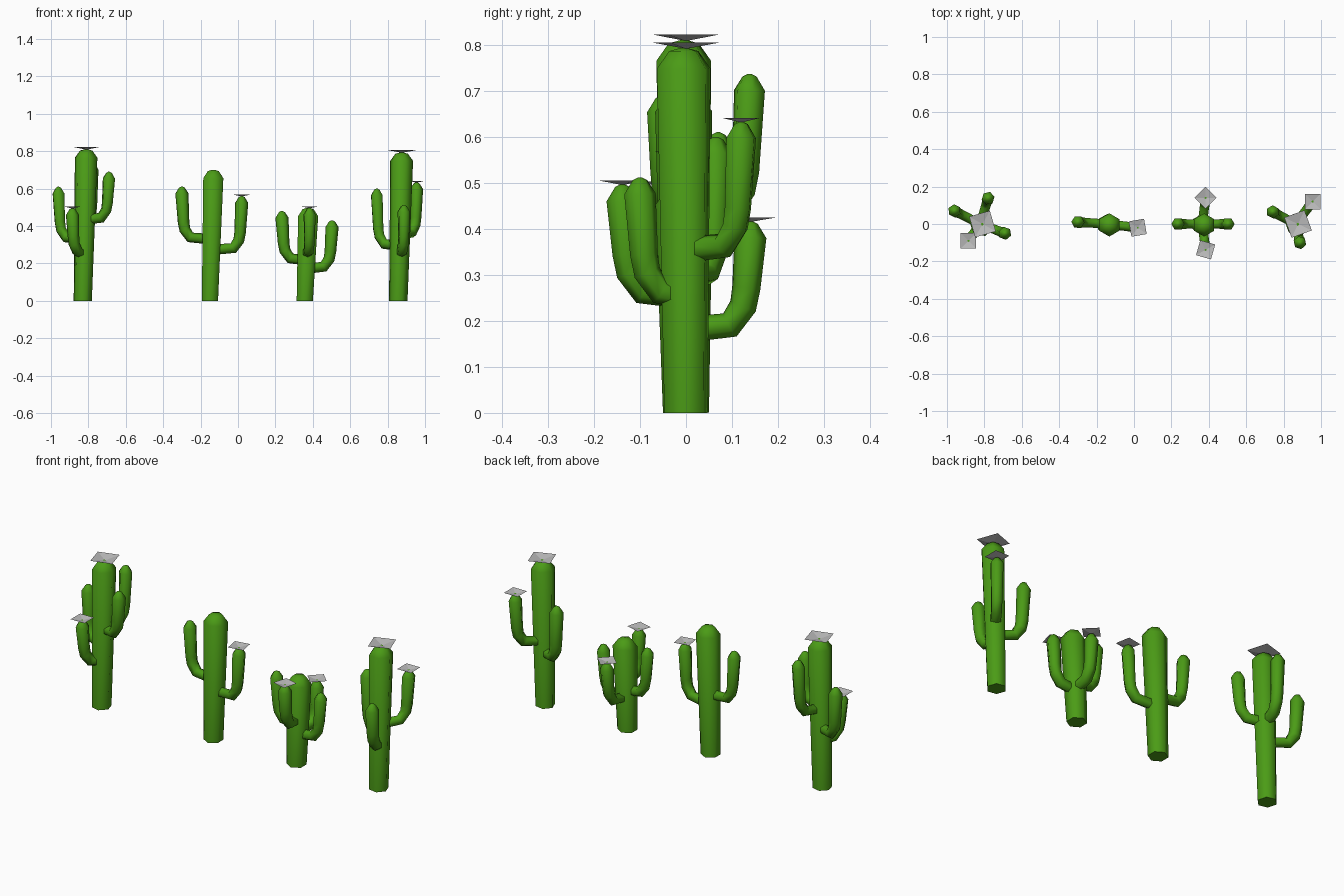
import bpy, bmesh, math
from mathutils import Vector

cube = bpy.data.objects.get("Cube")
if cube:
    bpy.data.objects.remove(cube)


def material(name, rgb):
    m = bpy.data.materials.new(name)
    m.use_nodes = True
    m.diffuse_color = (*rgb, 1)
    m.node_tree.nodes["Principled BSDF"].inputs["Base Color"].default_value = (*rgb, 1)
    return m


GREEN = material("cactus_green", (0.07, 0.33, 0.008))
GREY = material("flower_grey", (0.5, 0.5, 0.5))
SIDES = 6


def finish(bm, name, mat, smooth):
    mesh = bpy.data.meshes.new(name)
    bm.to_mesh(mesh)
    bm.free()
    mesh.materials.append(mat)
    ob = bpy.data.objects.new(name, mesh)
    bpy.context.collection.objects.link(ob)
    if smooth:
        bpy.ops.object.select_all(action='DESELECT')
        ob.select_set(True)
        bpy.context.view_layer.objects.active = ob
        bpy.ops.object.shade_smooth_by_angle(angle=math.radians(62))


def sweep(name, path, radii, side, turn=0.0):
    """Six-sided tube along a path, closed at both ends."""
    bm = bmesh.new()
    rings = []
    for i, p in enumerate(path):
        before = (p - path[max(i - 1, 0)]).normalized()
        after = (path[min(i + 1, len(path) - 1)] - p).normalized()
        normal = (before + after).normalized().cross(side).normalized()
        ring = []
        for k in range(SIDES):
            a = turn + math.tau * (k + 0.5) / SIDES
            ring.append(bm.verts.new(p + radii[i] * (math.cos(a) * side + math.sin(a) * normal)))
        rings.append(ring)
    for low, high in zip(rings, rings[1:]):
        for k in range(SIDES):
            n = (k + 1) % SIDES
            bm.faces.new((low[k], low[n], high[n], high[k]))
    bm.faces.new(rings[0])
    bm.faces.new(rings[-1])
    bmesh.ops.recalc_face_normals(bm, faces=bm.faces)
    finish(bm, name, GREEN, True)


def trunk(name, x, height, turn):
    lean = Vector((0.018, -0.005, 0))
    base = Vector((x, 0, 0))
    up = Vector((0, 0, 1))
    path = [base, base + lean + up * (height - 0.045), base + lean + up * (height - 0.007),
            base + lean + up * height]
    sweep(name, path, [0.05, 0.062, 0.034, 0.008], Vector((1, 0, 0)), math.radians(turn))


def arm(name, x, tip_x, tip_y, join, top):
    """Stub out of the trunk, elbow, then an upright that widens to a blunt tip."""
    out = Vector((tip_x - x - 0.008, tip_y, 0))
    reach = out.length
    out.normalize()
    profile = [(0.01, join - 0.005), (reach - 0.045, join + 0.004), (reach - 0.016, join + 0.045),
               (reach - 0.009, join + 0.085), (reach, top - 0.036), (reach, top - 0.006), (reach, top)]
    path = [Vector((x + 0.008, 0, z)) + out * d for d, z in profile]
    sweep(name, path, [0.028, 0.029, 0.03, 0.031, 0.035, 0.016, 0.004], out.cross(Vector((0, 0, 1))))


def flower(name, x, y, z, size, turn):
    """Thin square bloom, dished towards its middle."""
    bm = bmesh.new()
    middle = bm.verts.new((x, y, z - size * 0.12))
    corners = []
    for k in range(4):
        a = math.radians(turn + 45 + 90 * k)
        r = size / math.sqrt(2)
        corners.append(bm.verts.new((x + r * math.cos(a), y + r * math.sin(a), z)))
    for k in range(4):
        bm.faces.new((middle, corners[k], corners[(k + 1) % 4]))
    finish(bm, name, GREY, False)


# Each cactus: base x, height, turn, top bloom turn,
# arms as (tip x, tip y, join height, tip height, bloom turn)
CACTI = {
    "far_right_cactus": (-0.83, 0.81, 16, 16, [
        (-0.96, 0.07, 0.335, 0.61, None), (-0.78, 0.138, 0.44, 0.737, None),
        (-0.69, -0.05, 0.44, 0.69, None), (-0.885, -0.09, 0.26, 0.495, 0)]),
    "middle_right_cactus": (-0.15, 0.70, 0, None, [
        (-0.30, 0.01, 0.335, 0.61, None), (0.02, -0.02, 0.278, 0.56, 10)]),
    "middle_left_cactus": (0.357, 0.497, 0, None, [
        (0.235, 0, 0.223, 0.48, None), (0.503, 0, 0.178, 0.43, None),
        (0.383, 0.14, 0.187, 0.417, 45), (0.383, -0.138, 0.26, 0.497, -16)]),
    "far_left_cactus": (0.857, 0.793, 20, 20, [
        (0.742, 0.065, 0.30, 0.60, None), (0.955, 0.12, 0.36, 0.633, 0),
        (0.887, -0.10, 0.26, 0.512, None)]),
}

for name, (x, height, turn, bloom, arms) in CACTI.items():
    trunk(name + "_trunk", x, height, turn)
    if bloom is not None:
        flower(name + "_top_flower", x + 0.02, 0, height + 0.012, 0.115, bloom)
    for i, (tx, ty, join, top, arm_bloom) in enumerate(arms, 1):
        arm(f"{name}_arm_{i}", x, tx, ty, join, top)
        if arm_bloom is not None:
            flower(f"{name}_arm_flower_{i}", tx, ty, top + 0.008, 0.083, arm_bloom)
